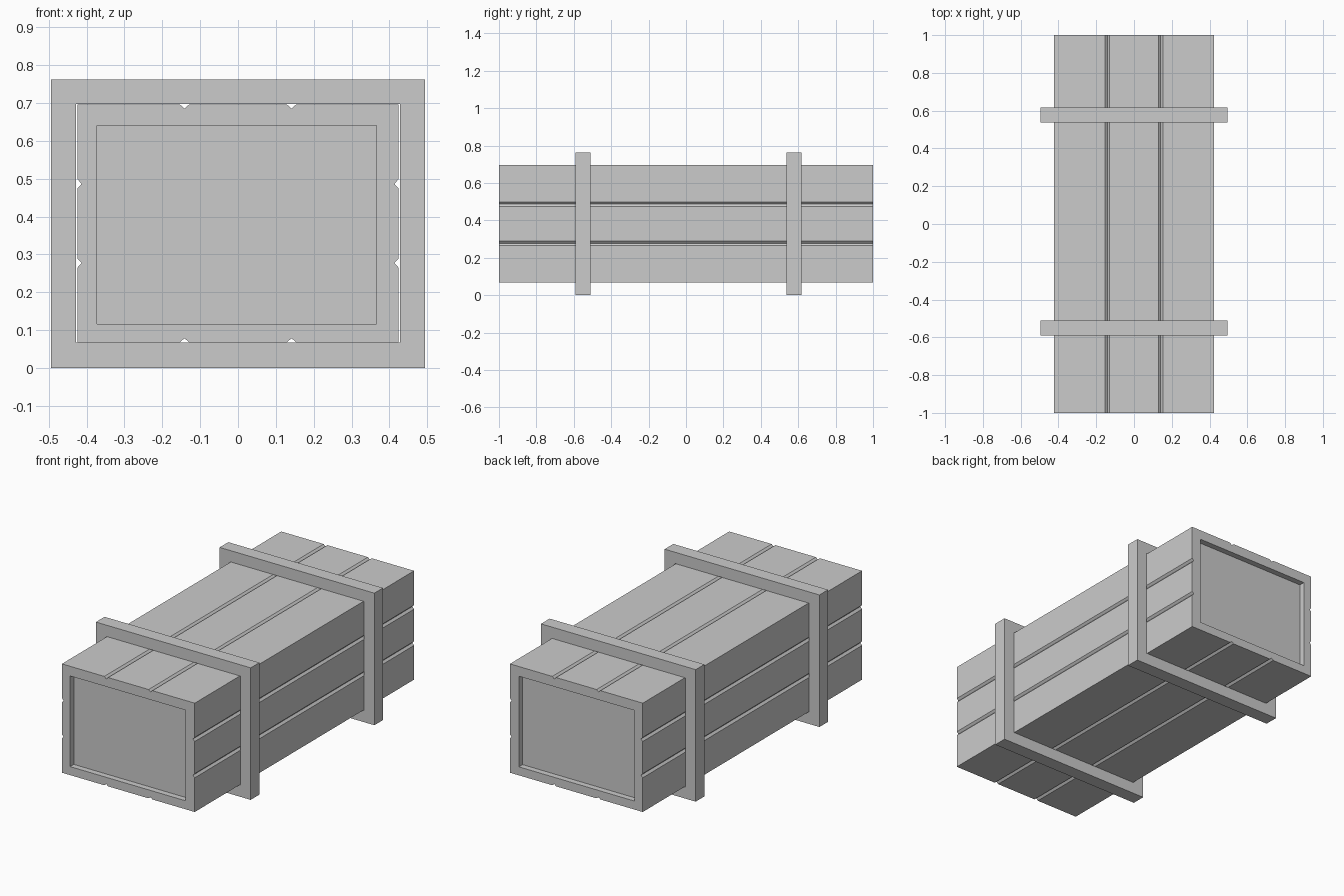
import bpy, bmesh

if "Cube" in bpy.data.objects:
    bpy.data.objects.remove(bpy.data.objects["Cube"])

HW, Z0, Z1 = 0.424, 0.068, 0.696      # body half width, bottom, top
GW, GD = 0.012, 0.011                 # groove half width and depth


def new_object(name, bm):
    bmesh.ops.recalc_face_normals(bm, faces=bm.faces)
    mesh = bpy.data.meshes.new(name)
    bm.to_mesh(mesh)
    bm.free()
    obj = bpy.data.objects.new(name, mesh)
    bpy.context.collection.objects.link(obj)
    return obj


def prism(name, profile, y0, y1):
    """Extrude an (x, z) outline from y0 to y1."""
    bm = bmesh.new()
    face = bm.faces.new([bm.verts.new((x, y0, z)) for x, z in profile])
    ext = bmesh.ops.extrude_face_region(bm, geom=[face])
    verts = [v for v in ext["geom"] if isinstance(v, bmesh.types.BMVert)]
    bmesh.ops.translate(bm, verts=verts, vec=(0, y1 - y0, 0))
    return new_object(name, bm)


def rect(x0, x1, z0, z1):
    return [(x0, z0), (x1, z0), (x1, z1), (x0, z1)]


def grooved_side(a, b):
    """Points from corner a towards b with V grooves at the thirds."""
    dx, dz = b[0] - a[0], b[1] - a[1]
    length = abs(dx) + abs(dz)
    ux, uz = dx / length, dz / length
    pts = [a]
    for t in (length / 3, 2 * length / 3):
        for s, depth in ((-GW, 0), (0, GD), (GW, 0)):
            pts.append((a[0] + ux * (t + s) - uz * depth,
                        a[1] + uz * (t + s) + ux * depth))
    return pts


# Planked body with V grooves on all four sides
corners = rect(-HW, HW, Z0, Z1)
outline = []
for i in range(4):
    outline += grooved_side(corners[i], corners[(i + 1) % 4])
body = prism("plank_body", outline, -1, 1)

# Shallow rectangular recess in each end
for side, y0, y1 in (("front", -1.1, -0.966), ("back", 0.966, 1.1)):
    cutter = prism(side + "_recess_cutter", rect(-0.372, 0.366, 0.117, 0.64), y0, y1)
    cutter.hide_render = True
    cutter.hide_set(True)
    mod = body.modifiers.new(side + "_recess", "BOOLEAN")
    mod.operation = "DIFFERENCE"
    mod.solver = "EXACT"
    mod.object = cutter


# Rectangular bands around the body
def band(name, y0, y1):
    outer = rect(-0.494, 0.494, 0, 0.762)
    inner = rect(-0.428, 0.428, Z0 - 0.001, Z1 + 0.001)
    bm = bmesh.new()
    loops = [[bm.verts.new((x, y, z)) for x, z in pts]
             for pts, y in ((outer, y0), (outer, y1), (inner, y1), (inner, y0))]
    for k in range(4):
        a, b = loops[k], loops[(k + 1) % 4]
        for i in range(4):
            j = (i + 1) % 4
            bm.faces.new((a[i], a[j], b[j], b[i]))
    return new_object(name, bm)


band("front_band", -0.59, -0.511)
band("back_band", 0.538, 0.617)
